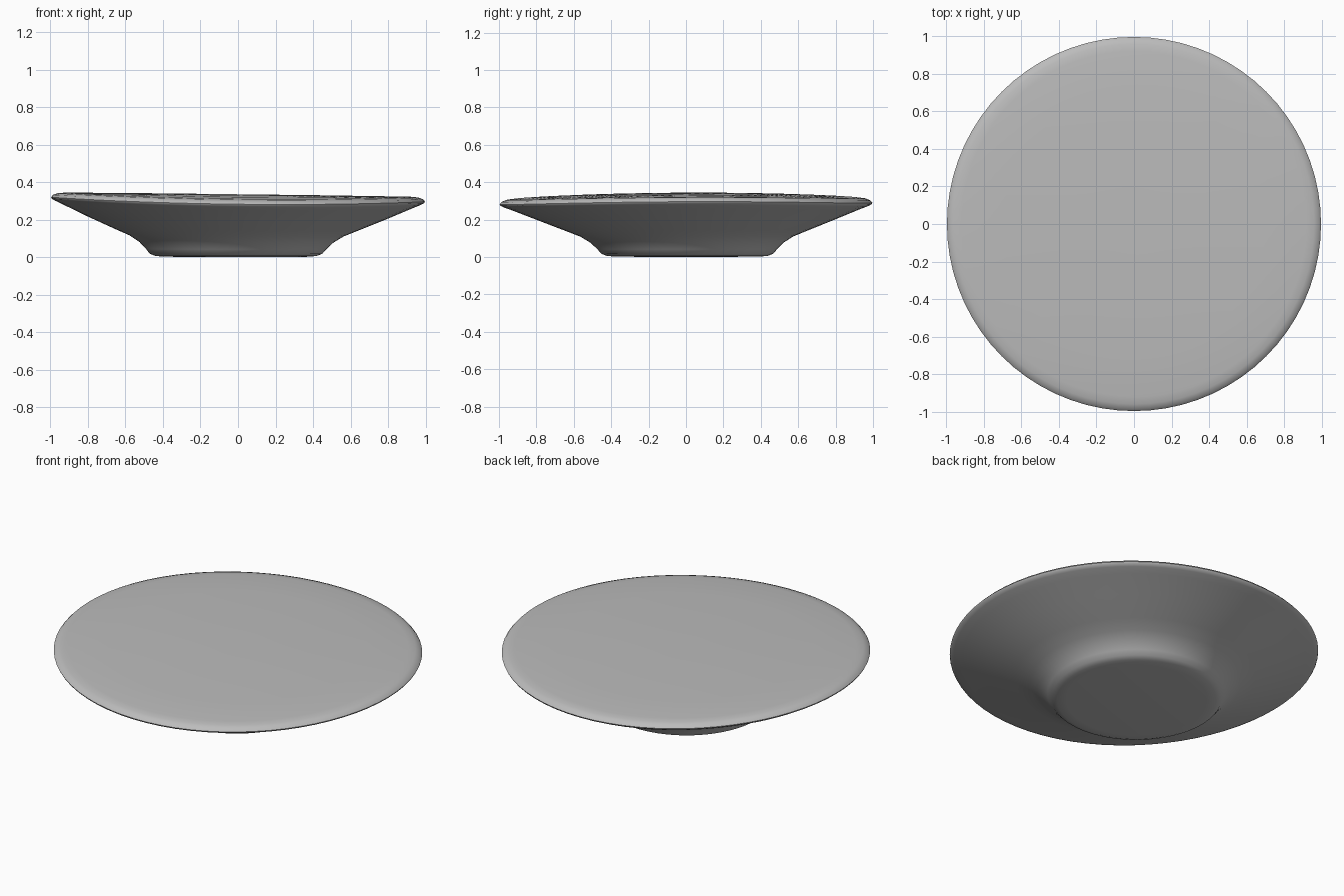
import bpy, bmesh, math

if "Cube" in bpy.data.objects:
    bpy.data.objects.remove(bpy.data.objects["Cube"])

SEGMENTS = 72

# Material
grey = bpy.data.materials.new("plain grey")
grey.diffuse_color = (0.5, 0.5, 0.5, 1)
grey.use_nodes = True
grey.node_tree.nodes["Principled BSDF"].inputs["Base Color"].default_value = grey.diffuse_color

# Profile (radius, height) from the foot centre, out over the rim, to the top centre
profile = [(0.38, 0.01), (0.43, 0.014), (0.46, 0.026), (0.48, 0.05), (0.515, 0.085),
           (0.57, 0.12), (0.65, 0.153), (0.80, 0.216), (0.93, 0.273), (0.975, 0.292),
           (0.993, 0.302), (0.997, 0.31), (0.985, 0.323), (0.96, 0.332),
           (0.92, 0.336), (0.7, 0.339), (0.4, 0.342)]


def warp(x, y, z):
    """Slight tilt and sag of the rim, fading out towards the foot."""
    k = min(z / 0.3, 1.0)
    dz = -0.012 * x + 0.004 * y + 0.006 * x * x - 0.016 * y * y
    return (x - 0.012 * (1 - k), y + 0.008 * (1 - k), z + k * dz)


bm = bmesh.new()
rings = []
for r, z in profile:
    rings.append([bm.verts.new(warp(r * math.cos(a), r * math.sin(a), z))
                  for a in (2 * math.pi * i / SEGMENTS for i in range(SEGMENTS))])

# Walls between neighbouring rings
for low, high in zip(rings, rings[1:]):
    for i in range(SEGMENTS):
        j = (i + 1) % SEGMENTS
        bm.faces.new((low[i], low[j], high[j], high[i]))

# Fans closing the foot and the top
for ring, z in ((rings[0], 0.008), (rings[-1], 0.343)):
    centre = bm.verts.new(warp(0, 0, z))
    for i in range(SEGMENTS):
        bm.faces.new((ring[i], ring[(i + 1) % SEGMENTS], centre))

# Stand on the ground
lowest = min(v.co.z for v in bm.verts)
for v in bm.verts:
    v.co.z -= lowest
bmesh.ops.recalc_face_normals(bm, faces=bm.faces)

mesh = bpy.data.meshes.new("dish")
bm.to_mesh(mesh)
bm.free()
dish = bpy.data.objects.new("dish", mesh)
bpy.context.collection.objects.link(dish)
mesh.materials.append(grey)
bpy.context.view_layer.objects.active = dish
dish.select_set(True)
bpy.ops.object.shade_smooth_by_angle(angle=math.radians(50))
